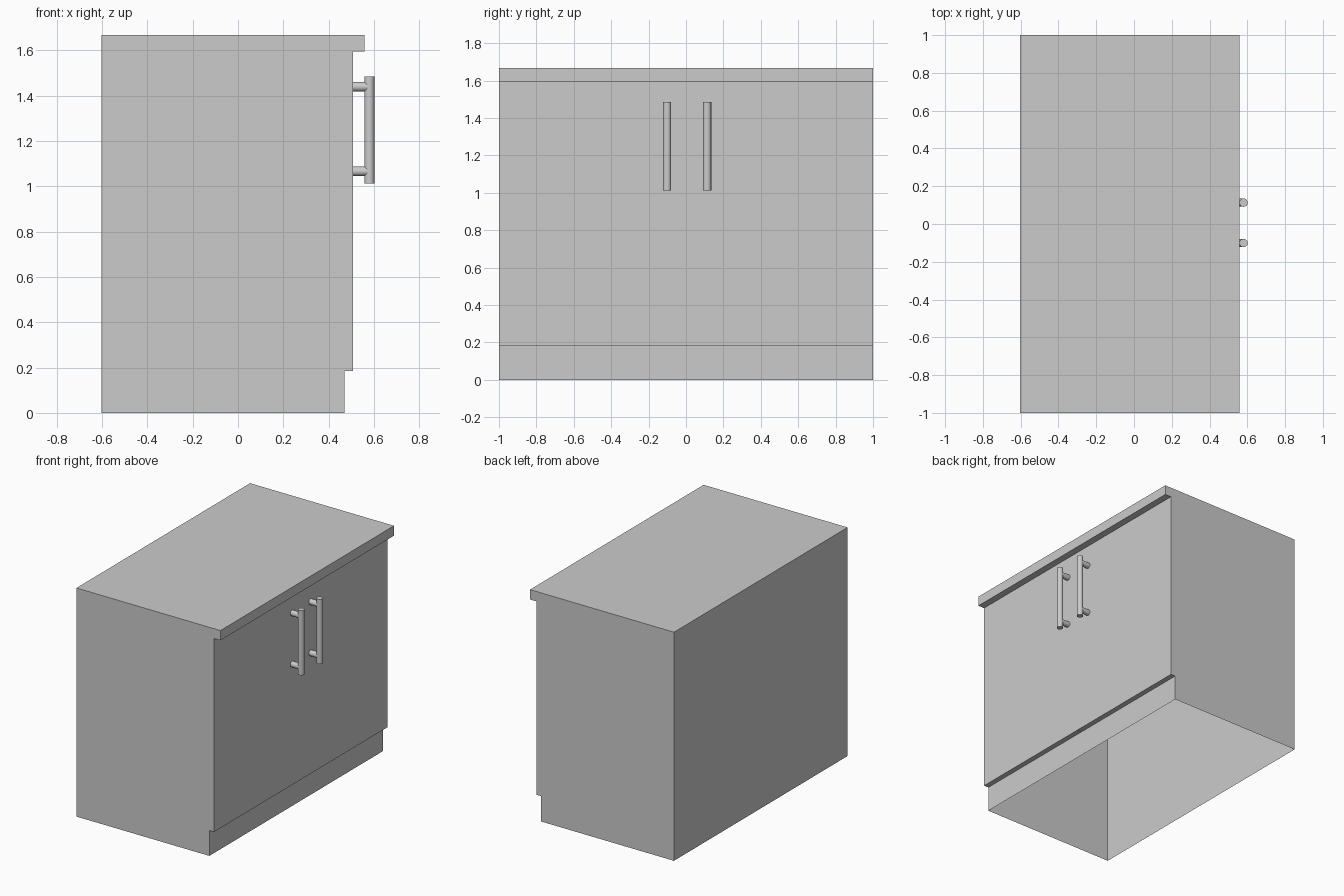
import bpy, bmesh
from math import pi

if "Cube" in bpy.data.objects:
    bpy.data.objects.remove(bpy.data.objects["Cube"])

BACK = -0.603


def box(name, lo, hi, open_ends=False):
    """Box between two corners; open_ends drops the top and bottom faces."""
    bm = bmesh.new()
    bmesh.ops.create_cube(bm, size=1)
    for v in bm.verts:
        v.co = [lo[i] + (v.co[i] + 0.5) * (hi[i] - lo[i]) for i in range(3)]
    if open_ends:
        bm.normal_update()
        ends = [f for f in bm.faces if abs(f.normal.z) > 0.9]
        bmesh.ops.delete(bm, geom=ends, context='FACES_ONLY')
    mesh = bpy.data.meshes.new(name)
    bm.to_mesh(mesh)
    bm.free()
    obj = bpy.data.objects.new(name, mesh)
    bpy.context.collection.objects.link(obj)
    return obj


def rod(name, radius, length, centre, rotation=(0, 0, 0)):
    bpy.ops.mesh.primitive_cylinder_add(vertices=24, radius=radius, depth=length,
                                        location=centre, rotation=rotation)
    obj = bpy.context.object
    obj.name = name
    bpy.ops.object.shade_smooth_by_angle()
    return obj


# Carcass: hollow shell, open underneath, closed above by the worktop
box("carcass", (BACK, -1, 0), (0.469, 1, 1.596), open_ends=True)

# Worktop overhanging the doors
box("worktop", (BACK, -1, 1.595), (0.558, 1, 1.667))

# Pair of doors with bar handles
for side, inner, outer, handle_y in (("left", -0.001, -1, -0.101),
                                     ("right", 0.001, 1, 0.113)):
    box(side + "_door", (0.469, min(inner, outer), 0.185),
        (0.507, max(inner, outer), 1.595))
    rod(side + "_handle_bar", 0.022, 0.472, (0.580, handle_y, 1.249))
    for label, z in (("upper", 1.439), ("lower", 1.066)):
        rod(f"{side}_{label}_handle_post", 0.021, 0.07,
            (0.540, handle_y, z), (0, pi / 2, 0))
